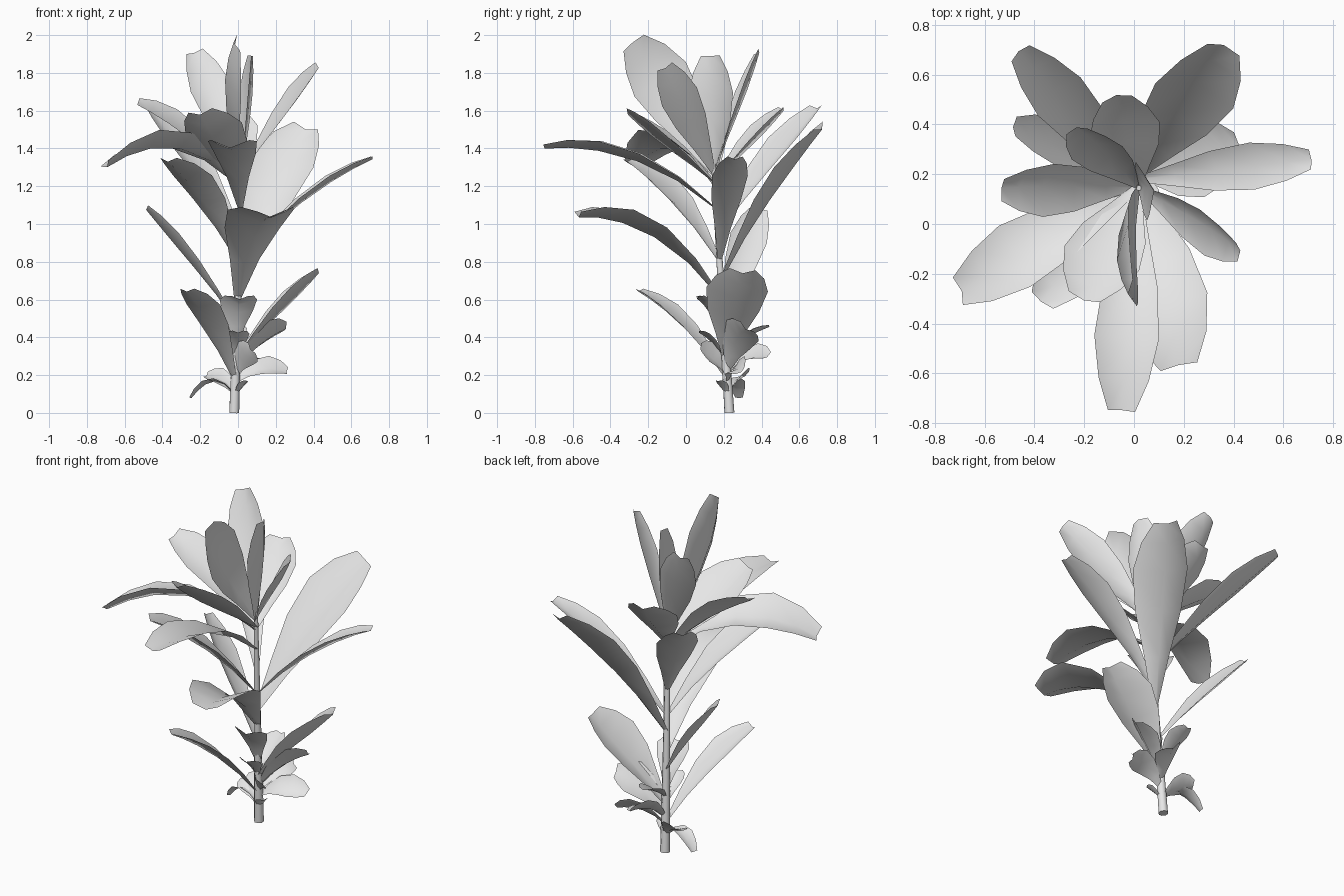
import bpy
import bmesh
from mathutils import Vector, Quaternion
from math import radians

cube = bpy.data.objects.get("Cube")
if cube:
    bpy.data.objects.remove(cube, do_unlink=True)

# One plain grey for the whole plant
grey = bpy.data.materials.new("plain_grey")
grey.use_nodes = True
colour = (0.8, 0.8, 0.8, 1)
grey.diffuse_color = colour
grey.node_tree.nodes["Principled BSDF"].inputs["Base Color"].default_value = colour

UP = Vector((0, 0, 1))
# Blade outline: position along the midrib, share of the full width
OUTLINE = [(0, 0.1), (0.22, 0.45), (0.45, 0.84), (0.68, 1), (0.86, 0.78), (1, 0.42)]


def stem_point(height):
    """Centre of the slightly leaning stem at a height."""
    return Vector((0.03 * height - 0.02, 0.23 - 0.065 * height, height))


def leaf(name, root, tip, width, lift=0.1, roll=0, sway=0, fold=0.2):
    """Arched blade with a folded midrib, growing from the stem to its tip."""
    start, end = stem_point(root), Vector(tip)
    across = (end - start).cross(UP).normalized()
    control = (start + end) / 2 + UP * lift + across * sway
    bm = bmesh.new()
    rows = []
    for t, share in OUTLINE:
        centre = start * (1 - t) ** 2 + control * 2 * t * (1 - t) + end * t * t
        along = ((control - start) * (1 - t) + (end - control) * t).normalized()
        side = Quaternion(along, radians(roll)) @ across
        side = (side - along * side.dot(along)).normalized()
        normal = side.cross(along)
        half = width / 2 * share
        raised = normal * half * fold
        rows.append([bm.verts.new(centre + offset) for offset in
                     (raised - side * half, -raised, raised + side * half)])
    for low, high in zip(rows, rows[1:]):
        for i in range(2):
            bm.faces.new((low[i], low[i + 1], high[i + 1], high[i]))
    mesh = bpy.data.meshes.new(name)
    bm.to_mesh(mesh)
    bm.free()
    mesh.materials.append(grey)
    mesh.shade_smooth()
    obj = bpy.data.objects.new(name, mesh)
    bpy.context.collection.objects.link(obj)


# Tapering stem
curve = bpy.data.curves.new("stem", "CURVE")
curve.dimensions = "3D"
curve.bevel_depth = 0.028
curve.bevel_resolution = 2
curve.use_fill_caps = True
spline = curve.splines.new("POLY")
heights = [0, 0.4, 0.9, 1.32]
spline.points.add(len(heights) - 1)
for point, height in zip(spline.points, heights):
    point.co = (*stem_point(height), 1)
    point.radius = 1 - 0.45 * height
curve.materials.append(grey)
stem = bpy.data.objects.new("stem", curve)
bpy.context.collection.objects.link(stem)

# Upright crown leaves
leaf("crown_front_leaf", root=1.27, tip=(-0.01, -0.28, 1.96), width=0.33, lift=0.06, roll=-80, sway=0.08)
leaf("crown_back_leaf", root=1.27, tip=(-0.23, 0.38, 1.91), width=0.22, lift=0.04, roll=-36)
leaf("crown_middle_leaf", root=1.26, tip=(0.07, 0.13, 1.89), width=0.24, lift=0, roll=30)
leaf("crown_left_leaf", root=1.27, tip=(0.42, -0.11, 1.83), width=0.21, lift=0.03, roll=46)

# Spreading upper leaves
leaf("upper_front_right_leaf", root=1.22, tip=(-0.2, -0.3, 1.59), width=0.32, lift=0.03, roll=12)
leaf("upper_back_leaf", root=1.22, tip=(-0.07, 0.51, 1.61), width=0.29, lift=0.04)
leaf("upper_right_leaf", root=1.2, tip=(-0.53, 0.14, 1.64), width=0.23, lift=0.12, roll=-23)
leaf("upper_arched_leaf", root=1.2, tip=(-0.7, -0.27, 1.31), width=0.29, lift=0.35, roll=18)
leaf("upper_long_front_leaf", root=1.08, tip=(-0.05, -0.75, 1.41), width=0.26, lift=0.25)

# Broad middle leaves
leaf("middle_left_leaf", root=0.8, tip=(0.71, 0.26, 1.35), width=0.19, lift=0.15)
leaf("middle_back_left_leaf", root=0.7, tip=(0.36, 0.71, 1.51), width=0.34, lift=0.16, roll=22)
leaf("middle_back_right_leaf", root=0.95, tip=(-0.46, 0.69, 1.62), width=0.23, lift=0.08)
leaf("middle_front_right_leaf", root=0.8, tip=(-0.37, -0.31, 1.34), width=0.26, lift=0.16)
leaf("middle_front_leaf", root=0.6, tip=(0.18, -0.57, 1.05), width=0.36, lift=0.31)
leaf("middle_right_leaf", root=0.48, tip=(-0.48, 0.39, 1.08), width=0.2, lift=0.06, roll=26)

# Lower leaves
leaf("lower_front_right_leaf", root=0.17, tip=(-0.27, -0.25, 0.65), width=0.2, lift=0.14)
leaf("lower_left_leaf", root=0.28, tip=(0.42, 0.3, 0.75), width=0.33, lift=0.07, roll=-6)
leaf("lower_front_leaf", root=0.36, tip=(0.01, 0.06, 0.61), width=0.2, lift=0.13)
leaf("lower_back_left_leaf", root=0.22, tip=(0.25, 0.32, 0.45), width=0.21, lift=0.1, roll=-36)

# Small leaves around the foot
leaf("foot_front_leaf", root=0.28, tip=(0, 0.07, 0.43), width=0.13, lift=0.06)
leaf("foot_front_left_leaf", root=0.2, tip=(0.07, 0.08, 0.34), width=0.15, lift=0.05, roll=-58)
leaf("foot_left_leaf", root=0.16, tip=(0.26, 0.29, 0.22), width=0.14, lift=0.1, roll=42)
leaf("foot_right_leaf", root=0.1, tip=(-0.25, 0.28, 0.08), width=0.1, lift=0.17)
leaf("foot_back_right_leaf", root=0.1, tip=(-0.17, 0.31, 0.2), width=0.15, lift=0.06, roll=-25)
leaf("foot_back_leaf", root=0.2, tip=(0.08, 0.43, 0.3), width=0.17, lift=0.1, roll=30)
leaf("foot_high_back_leaf", root=0.32, tip=(-0.02, 0.44, 0.46), width=0.13, lift=0.05)
leaf("foot_tiny_leaf", root=0.08, tip=(0.05, 0.17, 0.17), width=0.07, lift=0.03)
